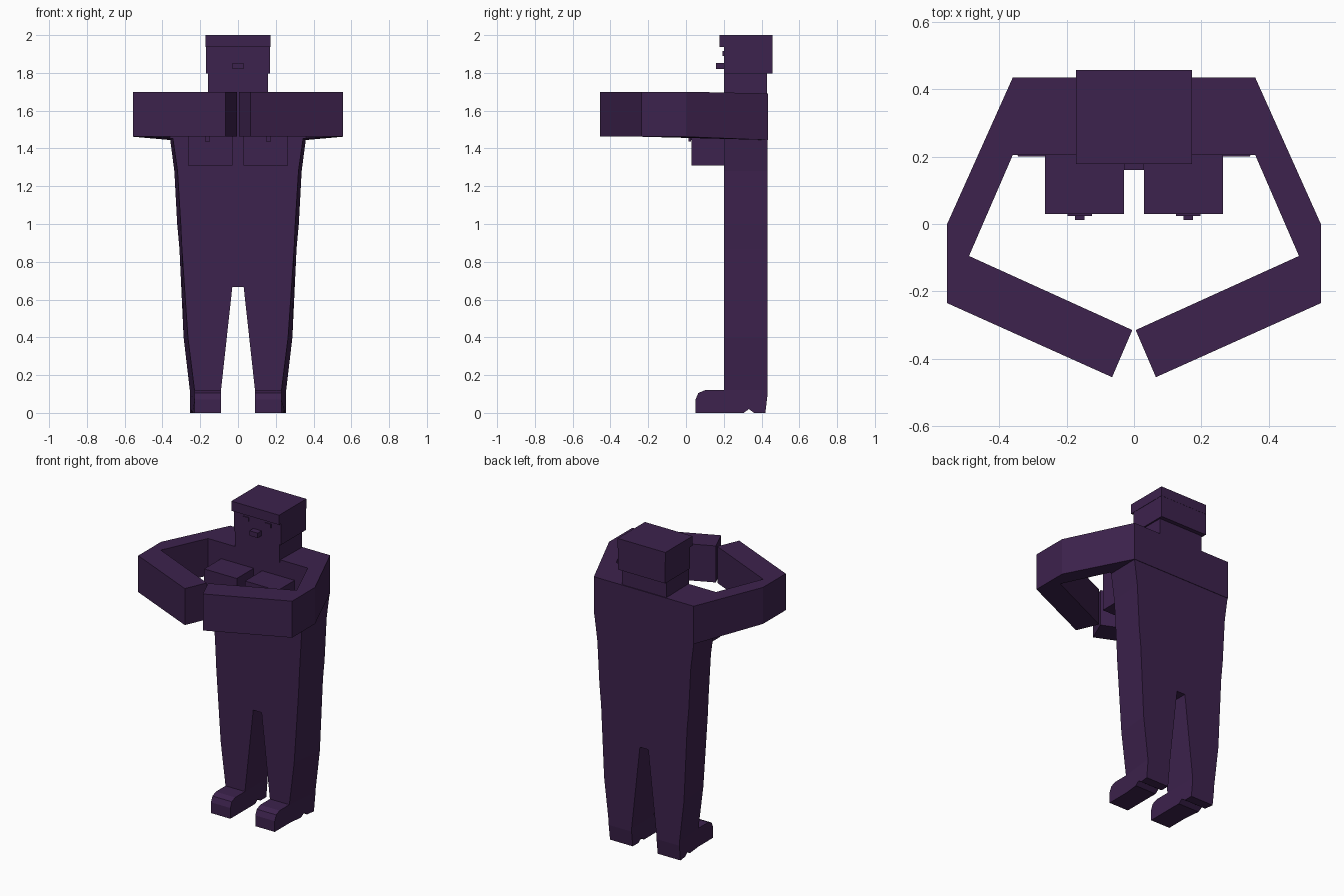
import bpy, bmesh

if "Cube" in bpy.data.objects:
    bpy.data.objects.remove(bpy.data.objects["Cube"])

purple = bpy.data.materials.new("dark purple")
purple.diffuse_color = (0.046, 0.016, 0.074, 1)
purple.use_nodes = True
purple.node_tree.nodes["Principled BSDF"].inputs["Base Color"].default_value = purple.diffuse_color


def finish(name, bm, mirror):
    bmesh.ops.recalc_face_normals(bm, faces=bm.faces[:])
    me = bpy.data.meshes.new(name)
    bm.to_mesh(me)
    bm.free()
    me.materials.append(purple)
    ob = bpy.data.objects.new(name, me)
    bpy.context.collection.objects.link(ob)
    if mirror:
        ob.modifiers.new("mirror", 'MIRROR').use_clip = True
    return ob


def loft(name, loop_a, loop_b, mirror=True):
    """Solid between two matching outlines, open where it meets the mirror plane."""
    bm = bmesh.new()
    a = [bm.verts.new(p) for p in loop_a]
    b = [bm.verts.new(p) for p in loop_b]
    bm.faces.new(a)
    bm.faces.new(b)
    n = len(a)
    for i in range(n):
        j = (i + 1) % n
        quad = (a[i], a[j], b[j], b[i])
        if any(abs(v.co.x) > 1e-5 for v in quad):
            bm.faces.new(quad)
    return finish(name, bm, mirror)


def box(name, x0, x1, y0, y1, z0, z1, mirror=True):
    ring = [(x0, y0), (x1, y0), (x1, y1), (x0, y1)]
    return loft(name, [(x, y, z0) for x, y in ring],
                [(x, y, z1) for x, y in ring], mirror)


# body and legs: front outline narrower than back outline
rows = [(1.455, 0.345, 0.36), (1.28, 0.32, 0.337), (1.0, 0.303, 0.322),
        (0.87, 0.297, 0.31), (0.4, 0.265, 0.288), (0.12, 0.23, 0.255)]
inner = [(0.09, 0.12), (0.03, 0.667), (0, 0.667), (0, 1.455)]
front = [(f, 0.2, z) for z, f, b in rows] + [(x, 0.2, z) for x, z in inner]
back = [(b, 0.432, z) for z, f, b in rows] + [(x, 0.432, z) for x, z in inner]
loft("body_and_legs", front, back)

# shoes with rounded toe and heel notch
side = [(0.05, 0), (0.05, 0.07), (0.065, 0.105), (0.1, 0.12), (0.2, 0.12),
        (0.432, 0.12), (0.432, 0.1), (0.42, 0), (0.36, 0), (0.333, 0.02),
        (0.305, 0), (0.2, 0)]
loft("shoe", [(0.09, y, z) for y, z in side],
     [(0.23 + 0.025 * max(0, y - 0.2) / 0.232, y, z) for y, z in side])

# shoulders and folded arms
plan = [(0, 0.435), (0.36, 0.435), (0.555, 0), (0.555, -0.235),
        (0.065, -0.455), (0.005, -0.315), (0.49, -0.095), (0.36, 0.205), (0, 0.205)]
loft("shoulders_and_arms",
     [(x, y, 1.462 - 0.04 * max(0, y)) for x, y in plan],
     [(x, y, 1.70 - 0.02 * max(0, y)) for x, y in plan])

# chest blocks
box("chest_block", 0.03, 0.265, 0.03, 0.22, 1.31, 1.59)
box("chest_disc", 0.125, 0.197, 0.024, 0.032, 1.445, 1.48)
box("chest_nub", 0.147, 0.175, 0.012, 0.026, 1.438, 1.466)

# neck, head and cap
box("neck", -0.16, 0.16, 0.2, 0.43, 1.68, 1.81, False)
box("head", -0.17, 0.17, 0.2, 0.457, 1.797, 1.94, False)
box("cap", -0.172, 0.172, 0.178, 0.458, 1.937, 2.0, False)
box("nose", -0.03, 0.03, 0.16, 0.21, 1.82, 1.852, False)
box("eye", 0.06, 0.1, 0.194, 0.202, 1.89, 1.915)
